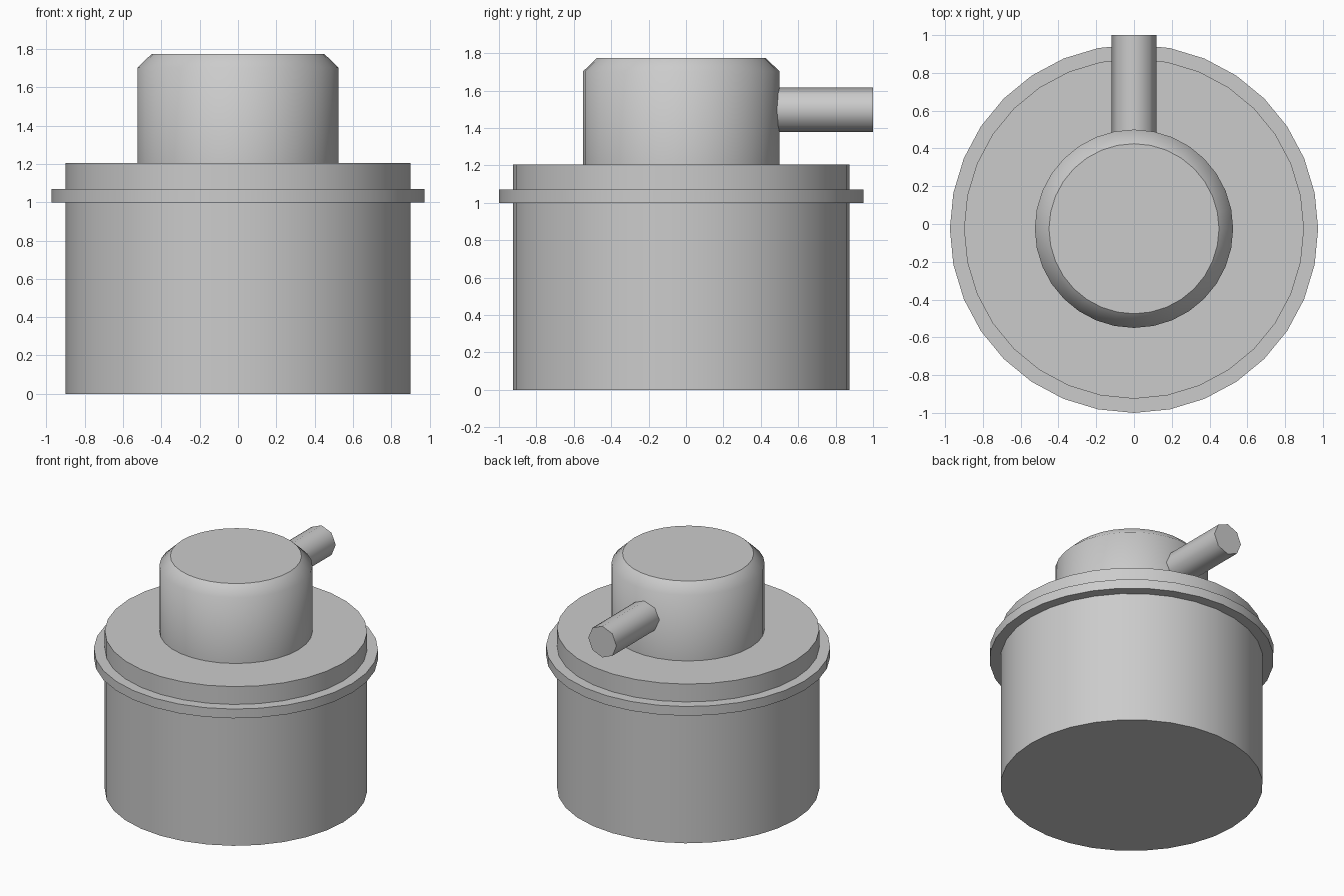
import bpy
import bmesh
import math
from mathutils import Matrix

cube = bpy.data.objects.get("Cube")
if cube:
    bpy.data.objects.remove(cube, do_unlink=True)

AXIS_Y = -0.025   # the round parts sit slightly forward of the pipe end

grey = bpy.data.materials.new("plain grey")
grey.use_nodes = True
colour = (0.6, 0.6, 0.6, 1)
grey.diffuse_color = colour
grey.node_tree.nodes["Principled BSDF"].inputs["Base Color"].default_value = colour


def turned_part(name, profile, sides, transform):
    """Solid of revolution from (radius, height) pairs, smooth sides, flat ends."""
    bm = bmesh.new()
    rings = []
    for radius, height in profile:
        angles = [math.tau * i / sides for i in range(sides)]
        rings.append([bm.verts.new((radius * math.cos(a), radius * math.sin(a), height))
                      for a in angles])
    for low, high in zip(rings, rings[1:]):
        for i in range(sides):
            j = (i + 1) % sides
            bm.faces.new((low[i], low[j], high[j], high[i])).smooth = True
    for end in (bm.faces.new(rings[0][::-1]), bm.faces.new(rings[-1])):
        for edge in end.edges:
            edge.smooth = False
    bm.transform(transform)
    bmesh.ops.recalc_face_normals(bm, faces=bm.faces)
    mesh = bpy.data.meshes.new(name)
    bm.to_mesh(mesh)
    bm.free()
    mesh.materials.append(grey)
    obj = bpy.data.objects.new(name, mesh)
    bpy.context.collection.objects.link(obj)
    return obj


upright = Matrix.Translation((0, AXIS_Y, 0))

# Main drum, rim band and chamfered cap
turned_part("drum_body", [(0.9, 0), (0.9, 1.205)], 32, upright)
turned_part("rim_band", [(0.975, 1.0), (0.975, 1.07)], 32, upright)
turned_part("cap", [(0.525, 1.19), (0.525, 1.703), (0.45, 1.775)], 32, upright)

# Octagonal pipe leaving the back of the cap
backward = Matrix.Translation((0, 0, 1.497)) @ Matrix.Rotation(-math.pi / 2, 4, "X")
turned_part("back_pipe", [(0.118, 0.42), (0.118, 1.0)], 8, backward)
